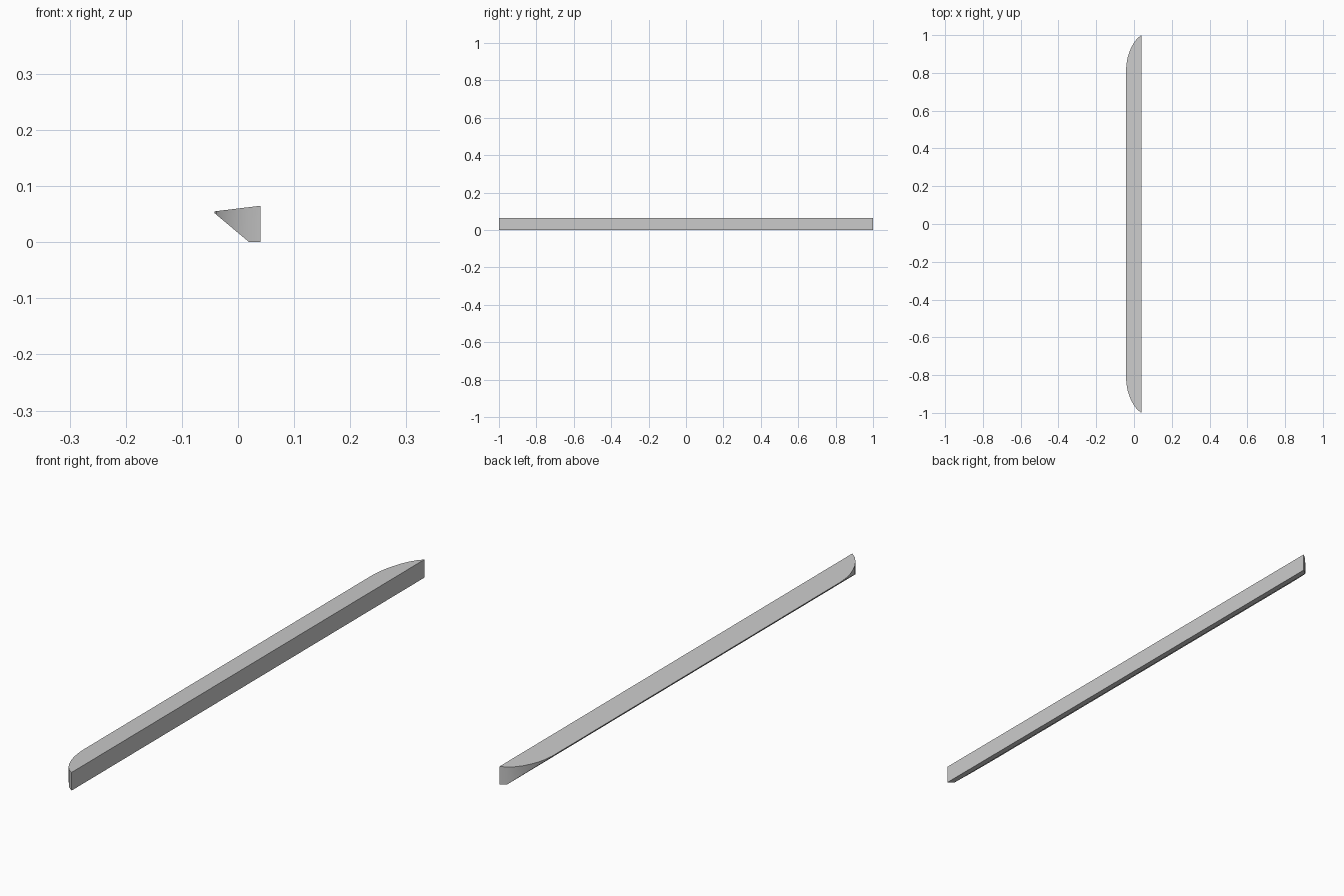
import bpy, bmesh, math

if "Cube" in bpy.data.objects:
    bpy.data.objects.remove(bpy.data.objects["Cube"])

# Plan outline of one rounded end: (x, y) from the thin lip to the back wall
END = [(-0.042, 0.82), (-0.039, 0.853), (-0.033, 0.884), (-0.024, 0.912),
       (-0.012, 0.94), (0.003, 0.965), (0.02, 0.985), (0.04, 1.0)]


def top_z(x):
    return 0.055 + (x + 0.042) / 0.082 * 0.01


def bottom_z(x):
    return max(0.0, 0.052 * (0.02 - x) / 0.062)


# Long trim strip: wedge cross-section, flat back wall, rounded ends
bm = bmesh.new()
cols = []
for x, y in END:
    cols.append({(s, t): bm.verts.new((x, s * y, top_z(x) if t else bottom_z(x)))
                 for s in (-1, 1) for t in (0, 1)})

for a, b in zip(cols, cols[1:]):
    for t in (0, 1):    # underside and top
        bm.faces.new([a[-1, t], b[-1, t], b[1, t], a[1, t]])
    for s in (-1, 1):   # rounded end walls
        bm.faces.new([a[s, 0], b[s, 0], b[s, 1], a[s, 1]])
for c in (cols[0], cols[-1]):   # thin lip and back wall
    bm.faces.new([c[-1, 0], c[1, 0], c[1, 1], c[-1, 1]])

bmesh.ops.recalc_face_normals(bm, faces=bm.faces[:])
mesh = bpy.data.meshes.new("trim_strip")
bm.to_mesh(mesh)
bm.free()
strip = bpy.data.objects.new("trim_strip", mesh)
bpy.context.collection.objects.link(strip)

bpy.context.view_layer.objects.active = strip
strip.select_set(True)
bpy.ops.object.shade_smooth_by_angle(angle=math.radians(45))
